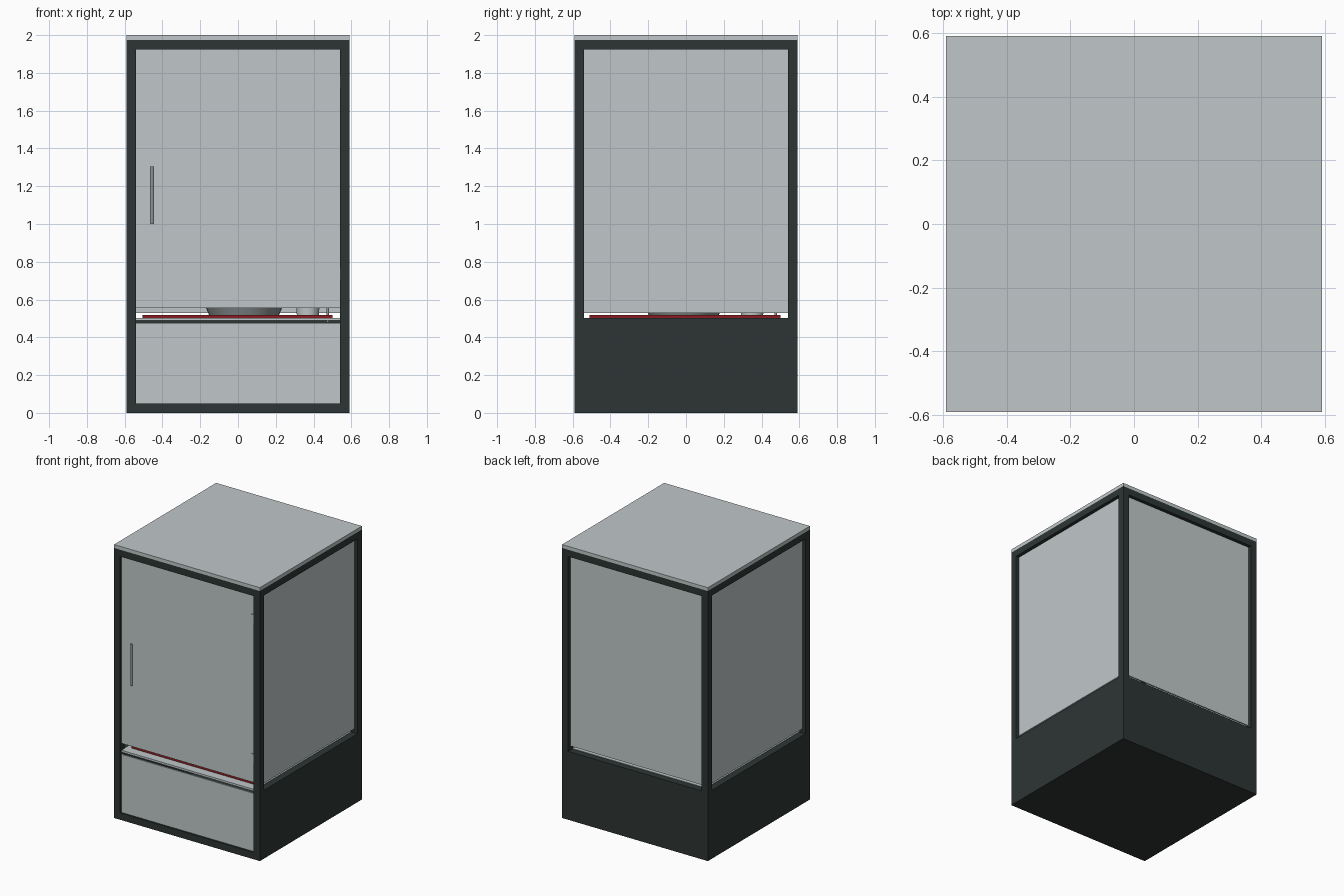
import bpy
from math import pi

cube = bpy.data.objects.get("Cube")
if cube:
    bpy.data.objects.remove(cube, do_unlink=True)


def material(name, rgb):
    m = bpy.data.materials.new(name)
    m.use_nodes = True
    m.diffuse_color = (*rgb, 1)
    m.node_tree.nodes["Principled BSDF"].inputs["Base Color"].default_value = (*rgb, 1)
    return m


DARK = material("dark_frame", (0.026, 0.036, 0.034))
PANE = material("pale_pane", (0.53, 0.575, 0.585))
METAL = material("grey_metal", (0.28, 0.3, 0.3))
RED = material("red_mat", (0.25, 0.012, 0.016))


def finish(name, mat):
    ob = bpy.context.object
    ob.name = ob.data.name = name
    ob.data.materials.append(mat)
    return ob


def box(name, x, y, z, mat):
    """Box from (min, max) spans on each axis."""
    spans = (x, y, z)
    bpy.ops.mesh.primitive_cube_add(size=1, location=[(a + b) / 2 for a, b in spans])
    ob = bpy.context.object
    for v in ob.data.vertices:
        v.co = [c * (b - a) for c, (a, b) in zip(v.co, spans)]
    return finish(name, mat)


def tube(name, x, y, z, r_low, r_high, mat, sides=32):
    bpy.ops.mesh.primitive_cone_add(vertices=sides, radius1=r_low, radius2=r_high,
                                    depth=z[1] - z[0], location=(x, y, sum(z) / 2))
    bpy.ops.object.shade_smooth_by_angle(angle=pi / 6)
    return finish(name, mat)


def bowl(name, x, y, z, r_low, r_high, mat):
    """Open tapered vessel with a wall thickness."""
    ob = tube(name, x, y, z, r_low, r_high, mat)
    top = max(ob.data.polygons, key=lambda p: p.center.z)
    bpy.ops.object.mode_set(mode='EDIT')
    bpy.ops.mesh.select_all(action='DESELECT')
    bpy.ops.object.mode_set(mode='OBJECT')
    top.select = True
    bpy.ops.object.mode_set(mode='EDIT')
    bpy.ops.mesh.delete(type='ONLY_FACE')
    bpy.ops.object.mode_set(mode='OBJECT')
    wall = ob.modifiers.new("wall", 'SOLIDIFY')
    wall.thickness = 0.01
    wall.offset = -1
    return ob


W, B = 0.59, 0.54            # outer and inner half widths of the frame
BASE, TOP = 0.5, 1.975       # top of the base walls, top of the frame
PANE_TOP = TOP - 0.05


def side(s, inner, outer):
    return (inner, outer) if s > 0 else (-outer, -inner)


# Corner posts
for sx, nx in ((1, "left"), (-1, "right")):
    for sy, ny in ((1, "back"), (-1, "front")):
        box(f"{ny}_{nx}_post", side(sx, B, W), side(sy, B, W), (0, TOP), DARK)

# Top rails and the side walls, with their panes set back from the frame
for s, n in ((1, "left"), (-1, "right")):
    box(f"{n}_top_rail", side(s, B, W), (-B, B), (PANE_TOP, TOP), DARK)
    box(f"{n}_base_wall", side(s, B, W), (-B, B), (0, BASE), DARK)
    box(f"{n}_pane", side(s, 0.555, 0.565), (-B, B), (0.53, PANE_TOP), PANE)

# Back and front rails
box("back_top_rail", (-B, B), (B, W), (PANE_TOP, TOP), DARK)
box("back_base_wall", (-B, B), (B, W), (0, BASE), DARK)
box("back_pane", (-B, B), (0.555, 0.565), (0.53, PANE_TOP), PANE)
box("front_top_rail", (-B, B), (-W, -B), (PANE_TOP, TOP), DARK)
box("front_bottom_rail", (-B, B), (-W, -B), (0, 0.05), DARK)
box("underside", (-B, B), (-B, B), (0, 0.02), DARK)

# Lid, shelf and front panels
box("lid", (-W, W), (-W, W), (TOP, 2), PANE)
box("shelf", (-B, B), (-0.575, B), (0.488, 0.503), PANE)
box("lower_front_panel", (-B, B), (-0.578, -0.568), (0.05, 0.475), PANE)
box("door", (-B, B), (-0.578, -0.568), (0.555, PANE_TOP), PANE)
for n, z in (("upper", 1.72), ("lower", 0.7)):
    box(f"{n}_hinge", (0.515, B), (-0.585, -0.578), (z, z + 0.065), PANE)

# Door handle
tube("door_handle", -0.455, -0.581, (1.0, 1.305), 0.008, 0.008, METAL, 16)

# Things on the shelf
box("floor_mat", (-0.505, 0.5), (-0.51, 0.5), (0.503, 0.517), RED)
bowl("dish", 0.032, -0.012, (0.517, 0.57), 0.185, 0.207, METAL)
bowl("cup", 0.37, 0.35, (0.507, 0.58), 0.058, 0.062, PANE)
tube("rod", 0.475, 0.475, (0.478, 0.6), 0.007, 0.007, METAL, 16)
